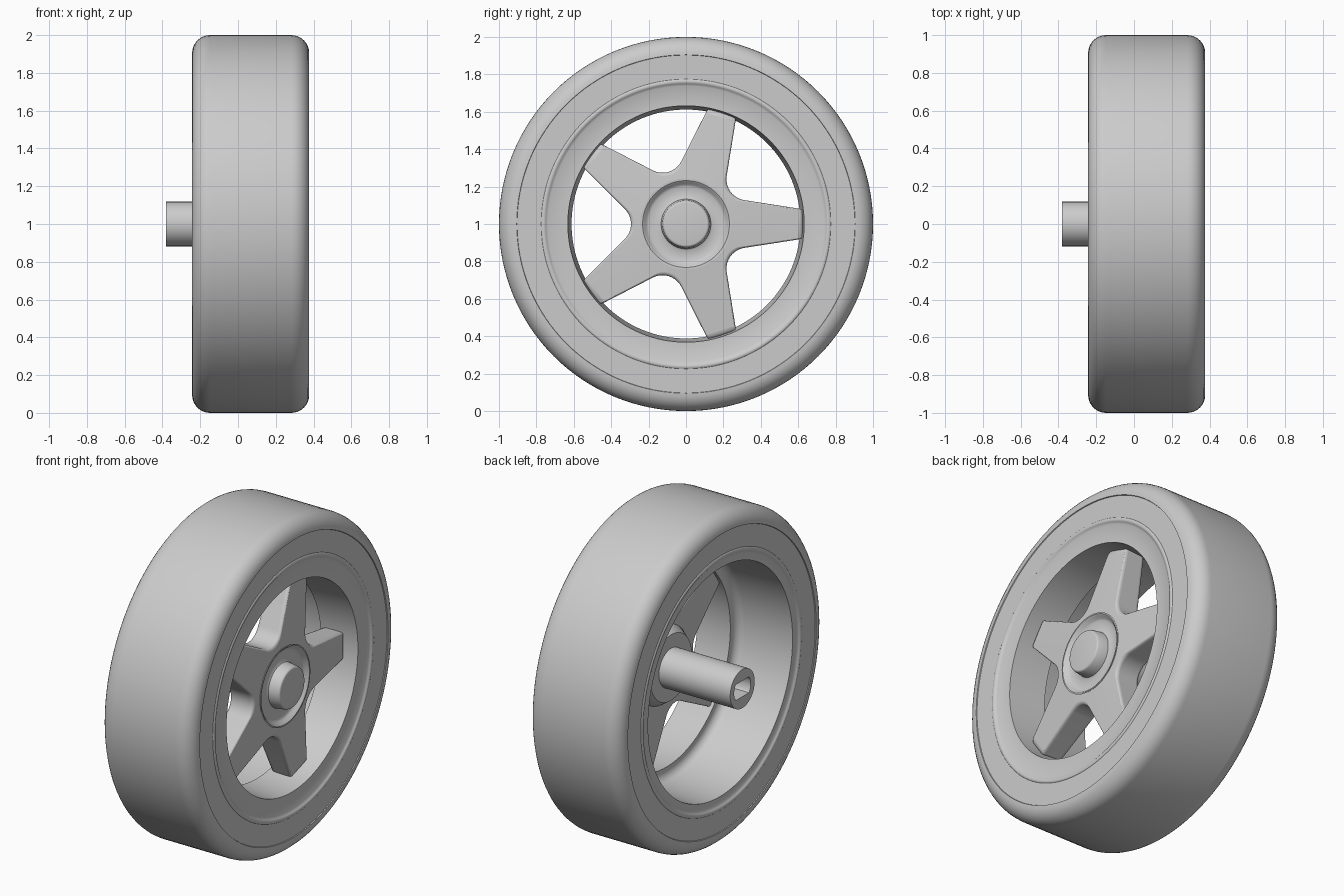
import bpy, bmesh, math
from math import sin, cos, pi, radians
from mathutils import Matrix, Vector

cube = bpy.data.objects.get("Cube")
if cube:
    bpy.data.objects.remove(cube, do_unlink=True)

grey = bpy.data.materials.new("light grey")
grey.use_nodes = True
grey.diffuse_color = (0.6, 0.6, 0.6, 1)
grey.node_tree.nodes["Principled BSDF"].inputs["Base Color"].default_value = (0.6, 0.6, 0.6, 1)

AXLE = Vector((0, 0, 1))     # wheel axis runs along x at this height
FRONT, BACK = 0.377, -0.243  # outer and inner faces of the wheel


def finish(bm, name, angle=35, bevel=0):
    bmesh.ops.remove_doubles(bm, verts=bm.verts, dist=1e-5)
    bmesh.ops.recalc_face_normals(bm, faces=bm.faces)
    mesh = bpy.data.meshes.new(name)
    bm.to_mesh(mesh)
    bm.free()
    mesh.materials.append(grey)
    obj = bpy.data.objects.new(name, mesh)
    obj.location = AXLE
    bpy.context.collection.objects.link(obj)
    if bevel:
        mod = obj.modifiers.new("rounded edges", "BEVEL")
        mod.width, mod.segments = bevel, 4
        mod.limit_method, mod.angle_limit = "ANGLE", radians(50)
    bpy.ops.object.select_all(action="DESELECT")
    bpy.context.view_layer.objects.active = obj
    obj.select_set(True)
    bpy.ops.object.shade_smooth_by_angle(angle=radians(angle))
    return obj


def lathe(name, profile, closed=True, steps=128, angle=35):
    """Revolve (x, radius) points about the wheel axis."""
    bm = bmesh.new()
    verts = [bm.verts.new((x, 0, r)) for x, r in profile]
    pairs = list(zip(verts, verts[1:] + verts[:1]))
    edges = [bm.edges.new(p) for p in (pairs if closed else pairs[:-1])]
    bmesh.ops.spin(bm, geom=verts + edges, cent=(0, 0, 0), axis=(1, 0, 0),
                   angle=2 * pi, steps=steps, use_merge=True)
    return finish(bm, name, angle)


def arc(cx, cr, radius, start, end, n=8):
    """Points of an arc in the (x, radius) plane, angles in degrees."""
    angles = [radians(start + (end - start) * i / n) for i in range(n + 1)]
    return [(cx + radius * cos(a), cr + radius * sin(a)) for a in angles]


# Tyre: rounded shoulders and slightly sunk sidewall panels
ROUND = 0.095
tyre = [(FRONT - 0.005, 0.77), (FRONT - 0.005, 0.903)]
tyre += arc(FRONT - ROUND, 1 - ROUND, ROUND, 0, 90)
tyre += arc(BACK + ROUND, 1 - ROUND, ROUND, 90, 180)
tyre += [(BACK + 0.005, 0.903), (BACK + 0.005, 0.77)]
lathe("tyre", tyre)

# Rim: flat lip with a rounded bead, stepped bore and open barrel at the back
BEAD = 0.018
rim = [(FRONT - 0.012, 0.632), (FRONT - 0.012, 0.738)]
rim += arc(FRONT - BEAD, 0.762, BEAD, -50, 90)
rim += arc(BACK + BEAD, 0.762, BEAD, 90, 230)
rim += [(BACK + 0.012, 0.738), (BACK + 0.012, 0.695)]
rim += arc(0.08, 0.63, 0.05, 90, 0)
rim += [(0.13, 0.612)]
lathe("rim", rim)

# Spokes: five-armed star with rounded valleys, open in the middle for the hub
TIP, HALF, HUB_R = 0.625, 0.079, 0.225
VALLEY_C, VALLEY_R = 0.407, 0.113
outline = []
for k in range(5):
    turn = Matrix.Rotation(radians(72 * k), 2)
    centre = Vector((cos(radians(36)), sin(radians(36)))) * VALLEY_C
    points = [Vector((TIP, -HALF)), Vector((TIP, 0)), Vector((TIP, HALF))]
    for i in range(13):
        a = radians(261 - 90 * i / 12)
        points.append(centre + VALLEY_R * Vector((cos(a), sin(a))))
    outline += [turn @ p for p in points]

bm = bmesh.new()
rings = []
for p in outline:
    inner = p.normalized() * HUB_R
    drop = 0.035 * (p.length - HUB_R) / (TIP - HUB_R)
    rings.append([bm.verts.new((x, q.x, q.y)) for x, q in
                  ((0.315, inner), (0.315 - drop, p), (0.15, p), (0.15, inner))])
for a, b in zip(rings, rings[1:] + rings[:1]):
    for i in range(4):
        j = (i + 1) % 4
        bm.faces.new((a[i], a[j], b[j], b[i]))
finish(bm, "spokes", bevel=0.018)

# Hub: dished plate with a raised centre boss
hub = [(0.10, 0), (0.10, 0.2), (0.15, 0.235), (0.313, 0.235)]
hub += [(0.319, 0.24), (0.319, 0.232), (0.312, 0.222), (0.298, 0.212), (0.292, 0.2)]
hub += [(0.292, 0.142), (0.297, 0.133), (0.35, 0.126)]
hub += arc(0.354, 0.112, 0.012, 90, 0, 4) + [(0.366, 0)]
lathe("hub", hub, closed=False, steps=96)

# Axle sleeve: tube with a flat-sided socket in its end
bm = bmesh.new()
loops = []
for i in range(64):
    a = 2 * pi * i / 64
    y, z = cos(a), sin(a)
    hy, hz = 0.08 * y, max(-0.048, min(0.048, 0.08 * z))
    loops.append([bm.verts.new(c) for c in (
        (0.12, 0.118 * y, 0.118 * z), (-0.38, 0.118 * y, 0.118 * z),
        (-0.38, hy, hz), (-0.1, hy, hz))])
for a, b in zip(loops, loops[1:] + loops[:1]):
    for i in range(3):
        bm.faces.new((a[i], a[i + 1], b[i + 1], b[i]))
bm.faces.new([l[3] for l in loops])
finish(bm, "axle_sleeve")
